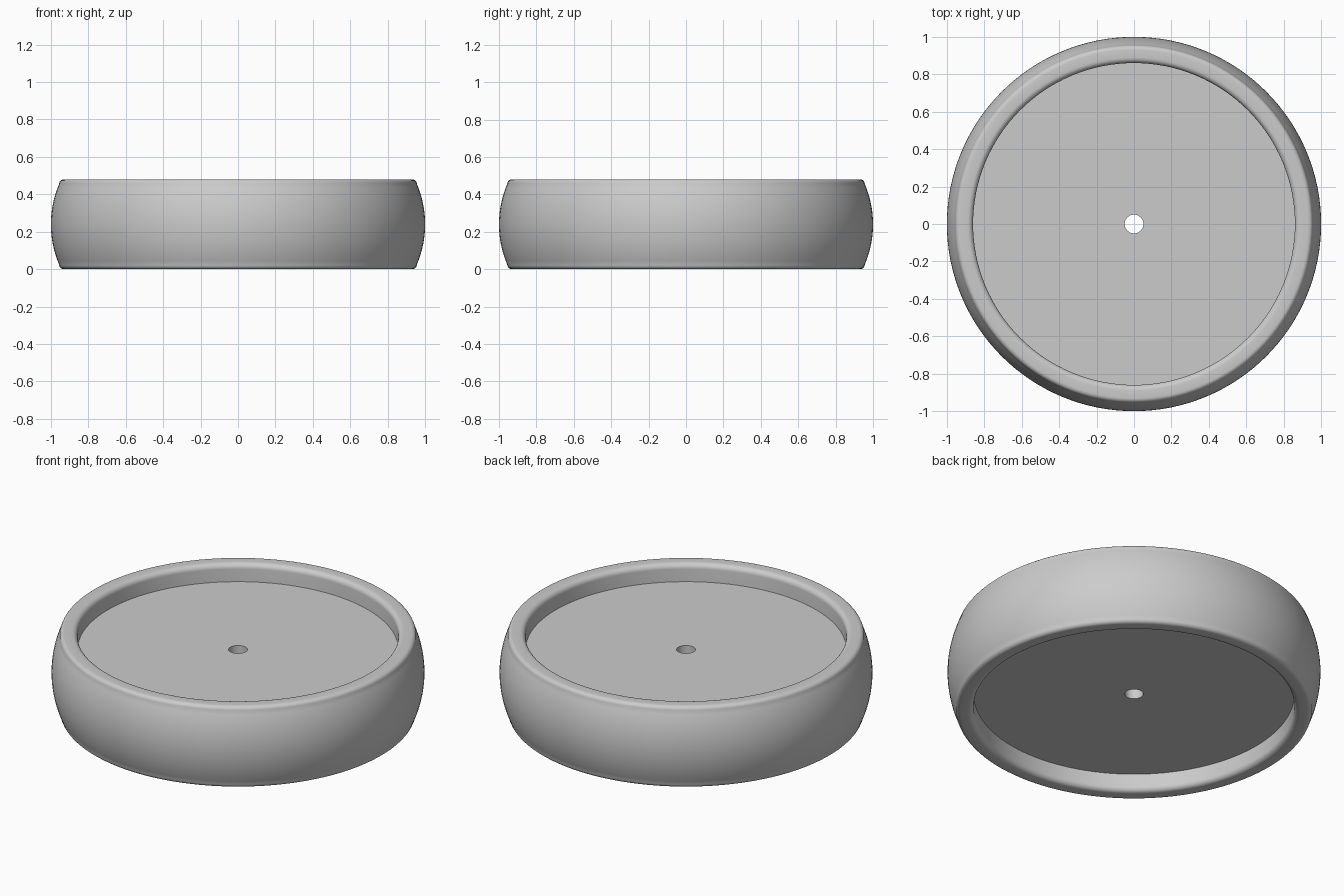
import bpy
import bmesh
from math import cos, sin, pi, radians, sqrt

cube = bpy.data.objects.get("Cube")
if cube:
    bpy.data.objects.remove(cube)

HEIGHT = 0.48
MID = HEIGHT / 2
SEGMENTS = 128

grey = bpy.data.materials.new("plain grey")
grey.use_nodes = True
colour = (0.6, 0.6, 0.6, 1)
grey.diffuse_color = colour
grey.node_tree.nodes["Principled BSDF"].inputs["Base Color"].default_value = colour


def arc(cx, cz, r, start, end, steps):
    """Points (radius, height) along a circular arc, angles in degrees."""
    angles = [radians(start + (end - start) * i / steps) for i in range(steps + 1)]
    return [(cx + r * cos(a), cz + r * sin(a)) for a in angles]


def lathe(name, half):
    """Mirror an upper half profile about mid height and revolve it."""
    profile = half + [(r, -z) for r, z in reversed(half)]
    bm = bmesh.new()
    rings = []
    for r, z in profile:
        rings.append([bm.verts.new((r * cos(2 * pi * i / SEGMENTS),
                                    r * sin(2 * pi * i / SEGMENTS), z + MID))
                      for i in range(SEGMENTS)])
    for a, b in zip(rings, rings[1:] + rings[:1]):
        for i in range(SEGMENTS):
            j = (i + 1) % SEGMENTS
            bm.faces.new((a[i], a[j], b[j], b[i]))
    bmesh.ops.recalc_face_normals(bm, faces=bm.faces)
    mesh = bpy.data.meshes.new(name)
    bm.to_mesh(mesh)
    bm.free()
    mesh.materials.append(grey)
    obj = bpy.data.objects.new(name, mesh)
    bpy.context.collection.objects.link(obj)
    bpy.ops.object.select_all(action='DESELECT')
    obj.select_set(True)
    bpy.context.view_layer.objects.active = obj
    bpy.ops.object.shade_smooth_by_angle(angle=radians(30))
    return obj


# Tyre: crowned tread, rounded shoulders and a rounded inner lip
shoulder, lip, edge_r = 0.025, 0.03, 0.956
rise = MID - shoulder
sag = 1 - edge_r
crown = (rise ** 2 + sag ** 2) / (2 * sag)
tread = []
for i in range(1, 13):
    z = rise * i / 12
    tread.append((1 - crown + sqrt(crown ** 2 - z ** 2), z))
tyre = [(1.0, 0.0)] + tread
tyre += arc(edge_r - shoulder, rise, shoulder, 0, 90, 6)[1:]
tyre += arc(0.86 + lip, MID - lip, lip, 90, 180, 6)
# the mid-height ring is kept once by nudging it off the mirror plane
tyre[0] = (1.0, 0.004)
lathe("tyre", tyre)

# Recessed hub disc with an axle hole
lathe("hub_disc", [(0.05, 0.135), (0.86, 0.135)])
